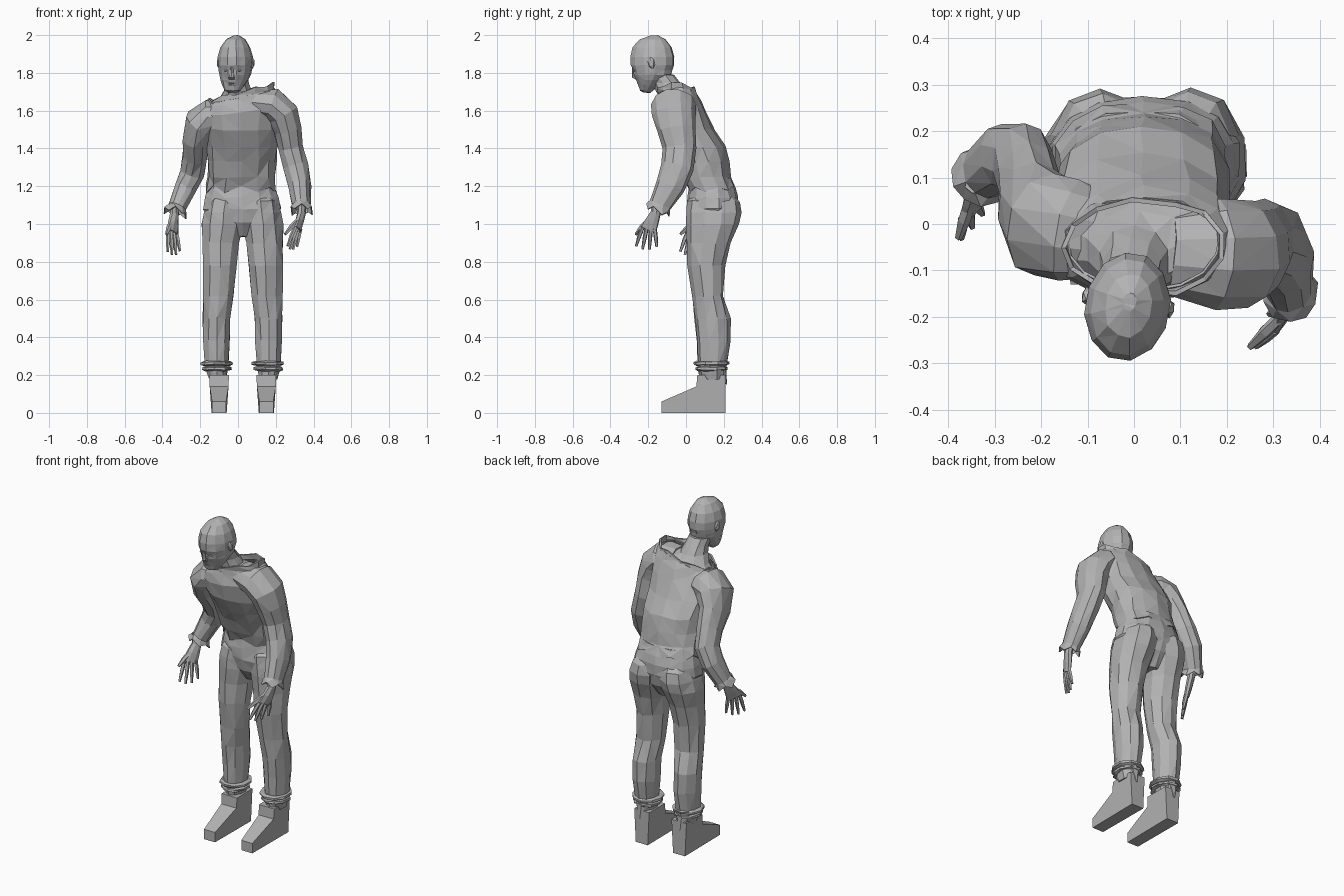
import bpy, bmesh, random
from math import sin, cos, pi, copysign
from mathutils import Vector, Matrix

random.seed(4)
cube = bpy.data.objects.get("Cube")
if cube:
    bpy.data.objects.remove(cube, do_unlink=True)

grey = bpy.data.materials.new("plain_grey")
grey.use_nodes = True
colour = (0.45, 0.45, 0.45, 1)
grey.diffuse_color = colour
grey.node_tree.nodes["Principled BSDF"].inputs["Base Color"].default_value = colour


def finish(name, bm, matrix=None, thickness=0):
    """Turn a bmesh into a flat shaded grey object."""
    bmesh.ops.recalc_face_normals(bm, faces=bm.faces)
    mesh = bpy.data.meshes.new(name)
    bm.to_mesh(mesh)
    bm.free()
    mesh.materials.append(grey)
    obj = bpy.data.objects.new(name, mesh)
    bpy.context.scene.collection.objects.link(obj)
    if matrix:
        obj.matrix_world = matrix
    if thickness:
        shell = obj.modifiers.new("cloth_thickness", "SOLIDIFY")
        shell.thickness = thickness


def tube(name, rings, sides=8, follow=False, power=1.0, jitter=0.0, twist=0.0,
         caps=(True, True), ragged=(0, 0), matrix=None, thickness=0):
    """Loft through rings of (x, y, z, radius x, radius y, optional slope)."""
    bm = bmesh.new()
    centres = [Vector(r[:3]) for r in rings]
    loops = []
    for i, ring in enumerate(rings):
        u, v = Vector((1, 0, 0)), Vector((0, 1, 0))
        if follow:
            ahead = centres[min(i + 1, len(rings) - 1)]
            t = (ahead - centres[max(i - 1, 0)]).normalized()
            u = Matrix.Rotation(twist, 3, t) @ t.cross(v).normalized()
            v = t.cross(u)
        slope = ring[5] if len(ring) > 5 else 0
        rag = ragged[0] if i == 0 else ragged[1] if i == len(rings) - 1 else 0
        loop = []
        for k in range(sides):
            a = 2 * pi * (k + 0.5) / sides
            c = copysign(abs(cos(a)) ** power, cos(a))
            s = copysign(abs(sin(a)) ** power, sin(a))
            p = centres[i] + u * (c * ring[3]) + v * (s * ring[4])
            p.z += slope * c * ring[3] + rag * (-1) ** k * random.uniform(0.3, 1)
            p += Vector([random.uniform(-jitter, jitter) for _ in range(3)])
            loop.append(bm.verts.new(p))
        loops.append(loop)
    for low, high in zip(loops, loops[1:]):
        for k in range(sides):
            n = (k + 1) % sides
            bm.faces.new((low[k], low[n], high[n], high[k]))
    for cap, loop in zip(caps, (loops[0], loops[-1])):
        if cap:
            bm.faces.new(loop)
    if jitter:
        bmesh.ops.triangulate(bm, faces=bm.faces)
    finish(name, bm, matrix, thickness)


def blob(name, place, size, matrix, turn=0):
    """Faceted ellipsoid for small features."""
    bm = bmesh.new()
    bmesh.ops.create_icosphere(bm, subdivisions=1, radius=1)
    shape = Matrix.Translation(place) @ Matrix.Rotation(turn, 4, "X")
    bm.transform(shape @ Matrix.Diagonal((*size, 1)))
    finish(name, bm, matrix)


# Shirt body, leaning forward, with a torn hem
tube("shirt", [
    (.018, .135, 1.185, .188, .128), (.02, .11, 1.25, .182, .132),
    (.02, .085, 1.33, .184, .142), (.018, .052, 1.41, .19, .154),
    (.015, .002, 1.5, .2, .15), (.015, -.03, 1.59, .21, .134, .1),
    (.02, -.04, 1.65, .195, .118, .2), (.02, -.045, 1.69, .168, .098, .22),
], sides=14, power=.88, jitter=.006, caps=(False, False),
    ragged=(.026, 0), thickness=.006)

# Wide ragged collar
tube("collar", [(.02, -.045, 1.67, .178, .106, .22), (.02, -.05, 1.7, .175, .106, .24)],
     sides=13, power=.9, jitter=.005, caps=(False, False),
     ragged=(0, .014), thickness=.01)

# Neck spreading into the upper chest
tube("neck", [
    (.02, -.045, 1.645, .17, .1, .2), (.012, -.055, 1.675, .12, .085, .15),
    (0, -.082, 1.705, .078, .08), (-.006, -.1, 1.745, .066, .072),
    (-.012, -.13, 1.79, .064, .068),
], sides=10, jitter=.002)

# Head, turned a little to its right
turned = Matrix.Translation((-.014, -.177, 0)) @ Matrix.Rotation(-.16, 4, "Z")
tube("head", [
    (-.012, -.03, 1.695, .022, .018), (-.01, -.034, 1.706, .042, .034),
    (-.007, -.022, 1.732, .06, .054), (-.004, -.01, 1.762, .075, .078),
    (0, 0, 1.79, .084, .1), (0, 0, 1.815, .088, .105),
    (0, 0, 1.84, .092, .116), (0, -.002, 1.885, .092, .118),
    (0, -.002, 1.935, .079, .105), (.002, .002, 1.977, .051, .07),
    (.003, .01, 1.998, .015, .02),
], sides=12, jitter=.0015, matrix=turned)
tube("nose", [
    (-.006, -.084, 1.766, .017, .01), (-.005, -.096, 1.776, .017, .014),
    (-.003, -.1, 1.8, .01, .01), (-.002, -.102, 1.83, .008, .008),
], sides=6, matrix=turned)
for label, z, y in (("upper_lip", 1.746, -.076), ("lower_lip", 1.734, -.07)):
    blob(label, (-.008, y, z), (.024, .009, .006), turned)
for side, s in (("left", 1), ("right", -1)):
    blob(side + "_ear", (s * .09, .008, 1.853), (.012, .02, .034), turned, turn=.25)
    blob(side + "_eye", (s * .034, -.09, 1.812), (.014, .009, .006), turned)

# Sleeves from shoulder to open cuff
sleeves = {
    "left_sleeve": [
        (.08, -.06, 1.645, .07, .09), (.18, -.065, 1.635, .09, .118),
        (.236, -.065, 1.58, .089, .118), (.262, -.05, 1.5, .076, .104),
        (.28, -.035, 1.4, .068, .088), (.307, -.045, 1.3, .068, .088),
        (.326, -.085, 1.2, .061, .08), (.337, -.137, 1.1, .05, .062),
        (.337, -.15, 1.07, .06, .07)],
    "right_sleeve": [
        (-.06, -.03, 1.575, .07, .09), (-.14, -.015, 1.575, .09, .11),
        (-.196, 0, 1.535, .092, .118), (-.22, .04, 1.45, .075, .108),
        (-.226, .095, 1.36, .068, .092), (-.24, .14, 1.27, .065, .082),
        (-.277, .145, 1.19, .06, .073), (-.324, .11, 1.09, .05, .06),
        (-.332, .1, 1.06, .062, .065)],
}
for name, rings in sleeves.items():
    tube(name, rings, sides=10, follow=True, jitter=.004,
         caps=(True, False), ragged=(0, .016), thickness=.006)


def limb(name, a, b, thick, tip):
    """Tapered bent finger or thumb."""
    mid = a.lerp(b, .5) + Vector((0, 0, .004))
    tube(name, [(*a, thick, thick), (*mid, thick, thick), (*b, tip, tip)],
         sides=5, follow=True)


def hand(side, wrist, knuckle, reach, spread, thumb_tip, twist):
    wrist, knuckle, reach, spread = map(Vector, (wrist, knuckle, reach, spread))
    middle = wrist.lerp(knuckle, .5)
    sleeve_end = wrist + Vector((0, .01, .06))
    tube(side + "_palm", [
        (*sleeve_end, .026, .032), (*wrist, .022, .028),
        (*middle, .02, .038), (*knuckle, .015, .046)], follow=True, twist=twist)
    for i, length in enumerate((.8, .97, 1, .9)):
        offset = spread * (i - 1.5)
        base = knuckle + offset - reach * .08
        limb(f"{side}_finger_{i + 1}", base,
             base + reach * length + offset * .7, .0115, .007)
    limb(side + "_thumb", middle + spread, Vector(thumb_tip), .014, .008)


hand("left", (.337, -.16, 1.06), (.315, -.198, .97), (-.035, -.015, -.115),
     (-.009, -.021, .003), (.25, -.265, .945), .35)
hand("right", (-.337, .085, 1.05), (-.347, .035, .955), (.01, -.03, -.13),
     (-.013, -.016, .002), (-.378, -.03, .945), .7)

# Seat of the trousers
tube("trouser_seat", [
    (.024, .135, .935, .06, .065), (.024, .138, 1.01, .17, .118),
    (.022, .14, 1.08, .212, .138), (.02, .14, 1.14, .202, .136),
    (.018, .137, 1.19, .182, .125), (.018, .13, 1.24, .174, .115),
], sides=14, power=.92, jitter=.004)

# Legs, rolled trouser ends and shoes, mirrored about the hips
leg = [
    (.085, .145, 1.17, .06, .09), (.095, .147, 1.12, .095, .138),
    (.1, .147, 1.06, .111, .147), (.105, .14, 1, .115, .138),
    (.116, .123, .9, .101, .116), (.122, .107, .78, .092, .1),
    (.127, .115, .62, .085, .081), (.136, .14, .5, .077, .094),
    (.138, .145, .38, .073, .089), (.138, .14, .24, .063, .076),
    (.134, .14, .18, .048, .067),
]
shoe = [(-.13, 0, .037), (.21, 0, .04), (.21, .2, .05),
        (.06, .2, .052), (.055, .14, .05), (-.13, .06, .037)]
middle = .025
for side, s in (("left", 1), ("right", -1)):
    tube(side + "_trouser_leg", [(middle + s * x, *rest) for x, *rest in leg],
         sides=10, jitter=.004)
    ankle = middle + s * .135
    for level, z, w in (("upper", .262, .088), ("lower", .234, .08)):
        profile = ((-.012, .016), (-.006, 0), (.006, 0), (.012, .016))
        tube(f"{side}_{level}_trouser_roll", [
            (ankle, .135, z + up, w - inset, w + .006 - inset)
            for up, inset in profile], sides=9, jitter=.003)
    tube(side + "_torn_trouser_end", [
        (ankle, .214, .15, .004, .003), (ankle, .2, .24, .035, .014)], sides=5)
    bm = bmesh.new()
    foot = middle + s * .125
    walls = [[bm.verts.new((foot + d * w, y, z)) for y, z, w in shoe]
             for d in (-1, 1)]
    for wall in walls:
        bm.faces.new(wall)
    for k in range(len(shoe)):
        n = (k + 1) % len(shoe)
        bm.faces.new((walls[0][k], walls[0][n], walls[1][n], walls[1][k]))
    finish(side + "_shoe", bm)
